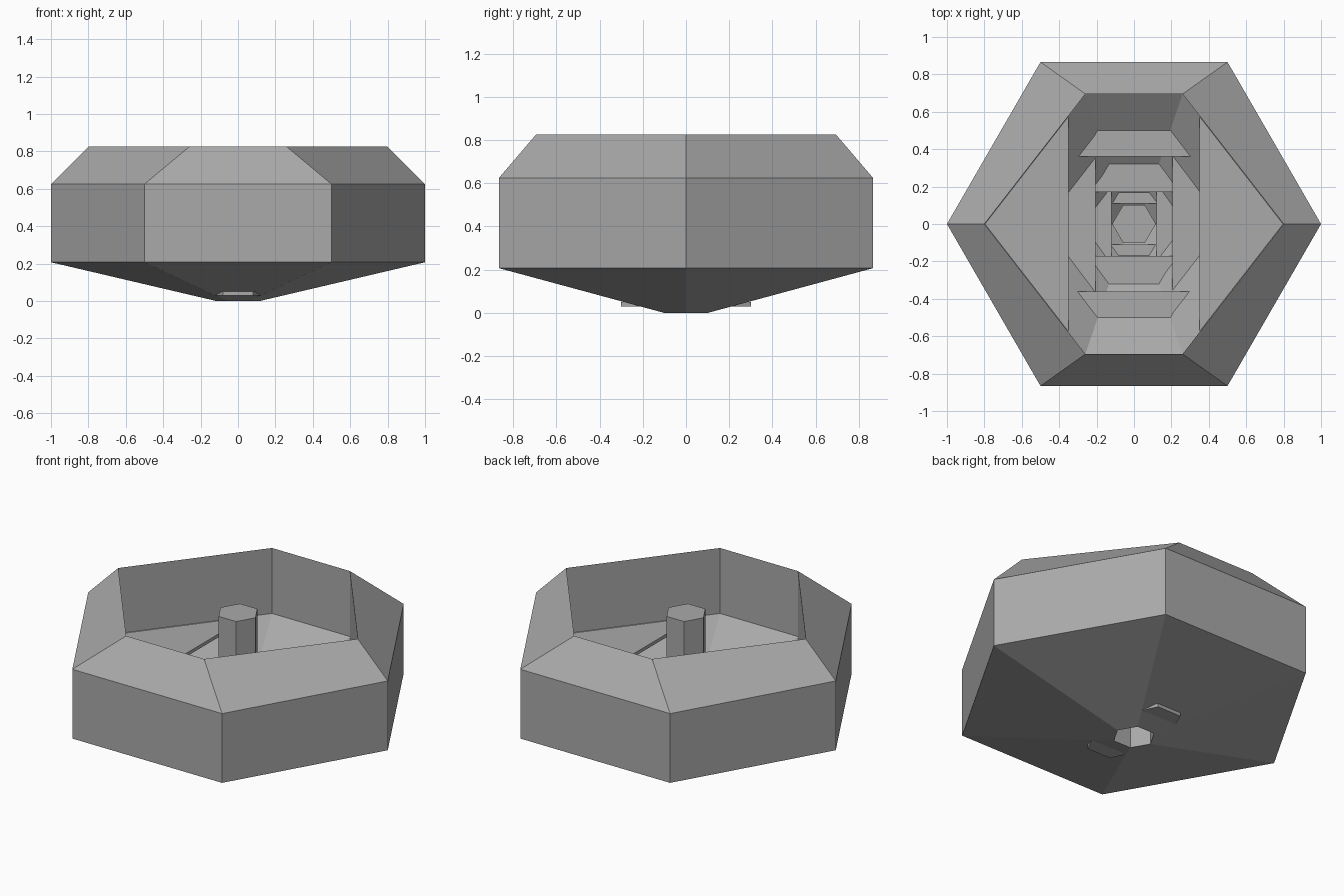
import bpy
import bmesh

cube = bpy.data.objects.get("Cube")
if cube:
    bpy.data.objects.remove(cube, do_unlink=True)

grey = bpy.data.materials.new("plain_grey")
grey.use_nodes = True
COLOUR = (0.4, 0.4, 0.4, 1)
grey.diffuse_color = COLOUR
grey.node_tree.nodes["Principled BSDF"].inputs["Base Color"].default_value = COLOUR


def finish(name, bm):
    bmesh.ops.recalc_face_normals(bm, faces=bm.faces)
    mesh = bpy.data.meshes.new(name)
    bm.to_mesh(mesh)
    bm.free()
    mesh.materials.append(grey)
    obj = bpy.data.objects.new(name, mesh)
    bpy.context.collection.objects.link(obj)
    return obj


def hexagon(tip, side, corner):
    """Six-sided outline with tips on x and flat sides on y."""
    return [(tip, 0), (corner, side), (-corner, side),
            (-tip, 0), (-corner, -side), (corner, -side)]


def loft(bm, rings):
    """Skin a list of (outline, height) rings; return the last ring."""
    last = None
    for outline, z in rings:
        ring = [bm.verts.new((x, y, z)) for x, y in outline]
        if last:
            for i in range(6):
                j = (i + 1) % 6
                bm.faces.new((last[i], last[j], ring[j], ring[i]))
        last = ring
    return last


WIDE = hexagon(1, 0.866, 0.5)
MOUTH = hexagon(0.8, 0.695, 0.26)
CORE = hexagon(0.117, 0.101, 0.058)
FLOOR = 0.43

# Hollow body: tapered underside, walls, sloped rim, inner wall, inner funnel
bm = bmesh.new()
loft(bm, [(CORE, 0), (WIDE, 0.207), (WIDE, 0.625), (MOUTH, 0.825),
          (MOUTH, FLOOR), (CORE, 0.001)])
finish("hexagonal_bowl", bm)

# Centre post, open underneath and capped on top
bm = bmesh.new()
bm.faces.new(loft(bm, [(CORE, 0), (CORE, 0.77)]))
finish("centre_post", bm)


def baffle_pair(name, top, gap, across_x, size=None):
    """Two level plates either side of a gap, cut to the funnel outline."""
    t = top / FLOOR
    tip, side, corner = size or (0.117 + 0.683 * t, 0.101 + 0.594 * t,
                                 0.058 + 0.202 * t)
    if across_x:
        reach = side * (tip - gap) / (tip - corner)
        outline = [(gap, -reach), (tip, 0), (gap, reach)]
    else:
        reach = tip - (tip - corner) * gap / side
        outline = [(reach, gap), (corner, side), (-corner, side), (-reach, gap)]
    bm = bmesh.new()
    for sign in (1, -1):
        face = bm.faces.new([bm.verts.new((sign * x, sign * y, top - 0.02))
                             for x, y in outline])
        new = bmesh.ops.extrude_face_region(bm, geom=[face], use_keep_orig=True)
        verts = [v for v in new["geom"] if isinstance(v, bmesh.types.BMVert)]
        bmesh.ops.translate(bm, verts=verts, vec=(0, 0, 0.02))
    finish(name, bm)


# Stacked baffles, alternating between side pairs and front/back pairs
levels = [(0.428, 0.35), (0.29, 0.36), (0.23, 0.205),
          (0.16, 0.17), (0.1, 0.12)]
for i, (top, gap) in enumerate(levels):
    baffle_pair(f"baffle_{i + 1}", top, gap, i % 2 == 0)
baffle_pair("lowest_baffle", 0.05, 0.11, False, (0.22, 0.3, 0.08))
